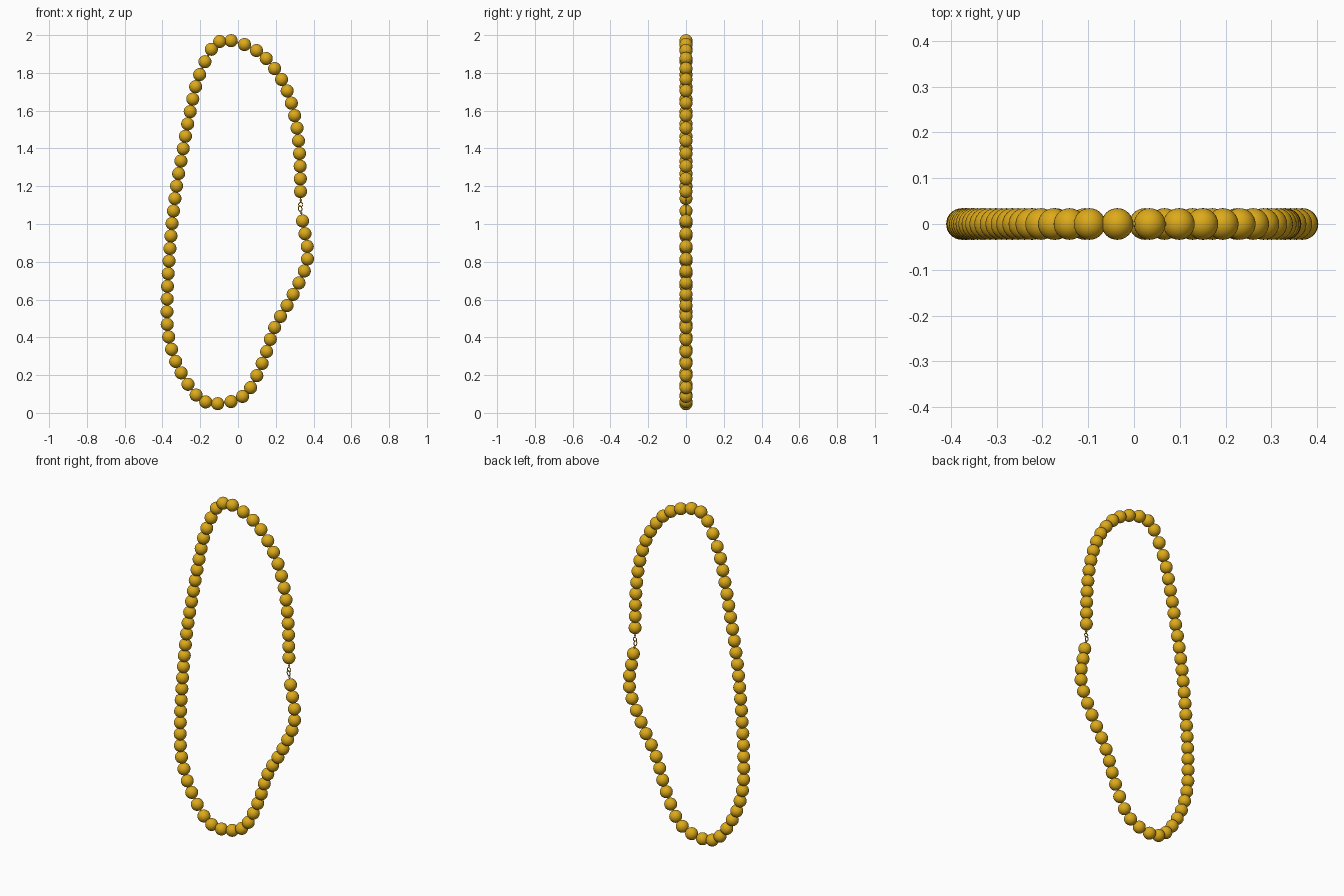
import bpy, math
from mathutils import Vector

if "Cube" in bpy.data.objects:
    bpy.data.objects.remove(bpy.data.objects["Cube"])

BEAD_R = 0.0345

gold = bpy.data.materials.new("gold")
gold.diffuse_color = (0.72, 0.40, 0.01, 1)
gold.use_nodes = True
gold.node_tree.nodes["Principled BSDF"].inputs["Base Color"].default_value = gold.diffuse_color

# Every third bead centre (x, z), from above the clasp round to below it
KEYS = [(.331, 1.172), (.326, 1.373), (.30, 1.574), (.231, 1.765), (.098, 1.918),
        (-.097, 1.966), (-.203, 1.791), (-.253, 1.595), (-.29, 1.399), (-.325, 1.201),
        (-.349, 1.003), (-.365, .804), (-.375, .603), (-.367, .402), (-.301, .212),
        (-.171, .058), (.024, .087), (.128, .262), (.194, .452), (.292, .627),
        (.368, .815), (.342, 1.016)]


def spline(keys, steps):
    """Smooth path through the keys, with `steps` points per span."""
    p = [Vector((x, 0, z)) for x, z in keys]
    p = [2 * p[0] - p[1]] + p + [2 * p[-1] - p[-2]]
    out = []
    for a, b, c, d in zip(p, p[1:], p[2:], p[3:]):
        for i in range(steps):
            t = i / steps
            out.append(0.5 * (2 * b + (c - a) * t + (2 * a - 5 * b + 4 * c - d) * t**2
                              + (3 * b - a - 3 * c + d) * t**3))
    return out + [p[-2]]


def finish(ob, name):
    ob.name = name
    ob.data.materials.append(gold)
    return ob


def wire(name, pts, radius):
    cu = bpy.data.curves.new(name, 'CURVE')
    cu.dimensions = '3D'
    cu.bevel_depth = radius
    cu.bevel_resolution = 2
    cu.use_fill_caps = True
    s = cu.splines.new('POLY')
    s.points.add(len(pts) - 1)
    for q, v in zip(s.points, pts):
        q.co = (*v, 1)
    ob = bpy.data.objects.new(name, cu)
    bpy.context.collection.objects.link(ob)
    return finish(ob, name)


def ring(name, loc, rot, radius, thick, stretch=1):
    bpy.ops.mesh.primitive_torus_add(major_radius=radius, minor_radius=thick, location=loc,
                                     rotation=rot, major_segments=24, minor_segments=8)
    ob = finish(bpy.context.object, name)
    ob.scale.y = stretch
    bpy.ops.object.shade_smooth()


# Beads sharing one sphere mesh
path = spline(KEYS, 3)
bpy.ops.mesh.primitive_uv_sphere_add(segments=32, ring_count=16, radius=BEAD_R)
first = finish(bpy.context.object, "bead")
bpy.ops.object.shade_smooth()
for i, p in enumerate(path):
    ob = first
    if i:
        ob = bpy.data.objects.new("bead", first.data)
        bpy.context.collection.objects.link(ob)
    ob.location = p

# Cord threaded through the beads
wire("cord", path, 0.005)

# Clasp: two wire tails, a round ring and a longer hook loop
wire("upper_tail", [path[0], Vector((.332, 0, 1.115))], 0.003)
wire("lower_tail", [path[-1], Vector((.333, 0, 1.066))], 0.003)
ring("clasp_ring", (.332, 0, 1.103), (math.pi / 2, 0, 0), 0.011, 0.0025)
ring("clasp_hook", (.329, 0, 1.081), (math.pi / 2, math.radians(-12), 0), 0.009, 0.0025, 1.6)
for z, x in ((1.127, .332), (1.058, .335)):
    bpy.ops.mesh.primitive_uv_sphere_add(segments=12, ring_count=8, radius=0.006, location=(x, 0, z))
    finish(bpy.context.object, "crimp")
    bpy.ops.object.shade_smooth()
